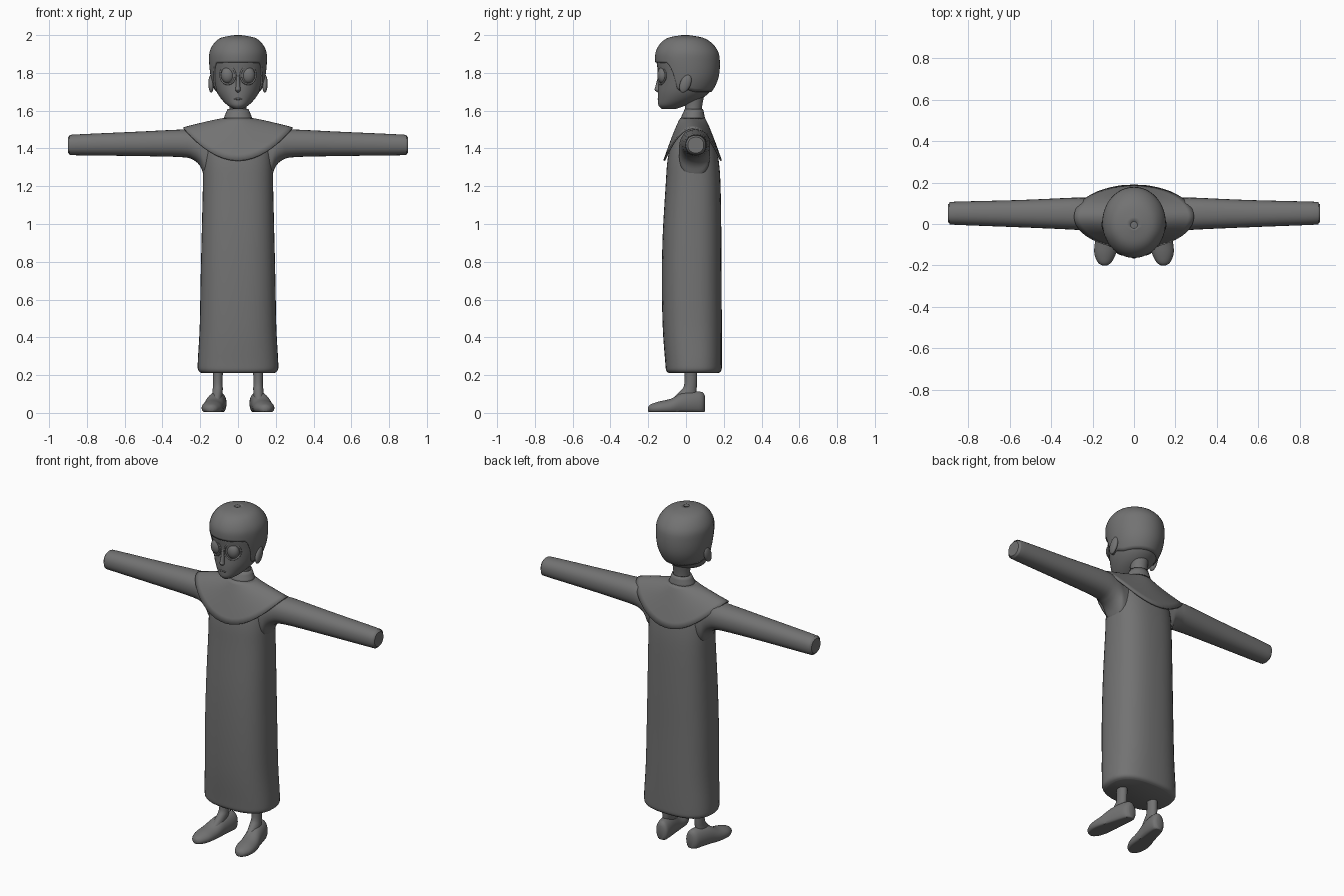
import bpy, bmesh, math
from mathutils import Vector

cube = bpy.data.objects.get("Cube")
if cube:
    bpy.data.objects.remove(cube, do_unlink=True)

grey = bpy.data.materials.new("dark grey")
grey.use_nodes = True
GREY = (0.17, 0.17, 0.17, 1)
grey.diffuse_color = GREY
grey.node_tree.nodes["Principled BSDF"].inputs["Base Color"].default_value = GREY


def finish(name, bm, angle=50, thickness=0):
    bmesh.ops.recalc_face_normals(bm, faces=bm.faces)
    mesh = bpy.data.meshes.new(name)
    bm.to_mesh(mesh)
    bm.free()
    mesh.materials.append(grey)
    ob = bpy.data.objects.new(name, mesh)
    bpy.context.collection.objects.link(ob)
    bpy.ops.object.select_all(action='DESELECT')
    ob.select_set(True)
    bpy.context.view_layer.objects.active = ob
    bpy.ops.object.shade_smooth_by_angle(angle=math.radians(angle))
    if thickness:
        mod = ob.modifiers.new("thickness", 'SOLIDIFY')
        mod.thickness = thickness
        mod.offset = -1
    return ob


def sheet(name, point, seg, rows, caps=True, thickness=0, angle=50):
    """Closed strip of rings; point(angle, t) gives each position, t from 0 to 1."""
    bm = bmesh.new()
    rings = [[bm.verts.new(point(math.tau * i / seg, r / rows)) for i in range(seg)]
             for r in range(rows + 1)]
    for a, b in zip(rings, rings[1:]):
        for i in range(seg):
            j = (i + 1) % seg
            bm.faces.new((a[i], a[j], b[j], b[i]))
    if caps:
        bm.faces.new(rings[0])
        bm.faces.new(rings[-1])
    return finish(name, bm, angle, thickness)


def spline(rows, u):
    """Smooth value between table rows at index u."""
    last = len(rows) - 1
    k = min(int(u), last - 1)
    f = u - k
    p = [rows[max(0, min(last, k + d))] for d in (-1, 0, 1, 2)]
    return [b + 0.5 * f * (c - a + f * (2 * a - 5 * b + 4 * c - d + f * (3 * (b - c) + d - a)))
            for a, b, c, d in zip(*p)]


def on_ring(row, ang, axis, power=2):
    """Point on a rounded ring given as position, two centres, two radii."""
    pos, c1, c2, r1, r2 = row
    c, s = math.cos(ang), math.sin(ang)
    e = 2 / power
    p = c1 + r1 * math.copysign(abs(c) ** e, c)
    q = c2 + r2 * math.copysign(abs(s) ** e, s)
    return {'X': (pos, p, q), 'Y': (p, pos, max(q, 0.005)), 'Z': (p, q, pos)}[axis]


def loft(name, rows, axis='Z', seg=32, steps=4, power=2):
    n = len(rows) - 1
    return sheet(name, lambda a, t: on_ring(spline(rows, t * n), a, axis, power), seg, n * steps)


def ball(name, loc, radii, tilt=0):
    bm = bmesh.new()
    bmesh.ops.create_uvsphere(bm, u_segments=24, v_segments=14, radius=1)
    ob = finish(name, bm)
    ob.location, ob.scale, ob.rotation_euler = loc, radii, (tilt, 0, 0)
    return ob


def depth_rows(rows):
    """Turn (z, front y, back y, half width) into centred rings."""
    return [(z, 0, (f + b) / 2, w, (b - f) / 2) for z, f, b, w in rows]


# Long robe with a rounded hem
loft("robe", depth_rows([
    (0.21, -0.09, 0.17, 0.19), (0.225, -0.105, 0.187, 0.21), (0.27, -0.11, 0.19, 0.213),
    (0.45, -0.123, 0.19, 0.203), (0.7, -0.128, 0.188, 0.198), (0.95, -0.123, 0.187, 0.192),
    (1.2, -0.108, 0.183, 0.186), (1.32, -0.1, 0.175, 0.184), (1.4, -0.085, 0.16, 0.175),
    (1.48, -0.055, 0.125, 0.15), (1.54, -0.025, 0.095, 0.08)]), seg=40, power=2.5)


# Shoulder cape, low at front and back and flaring over the arms
def cape_point(a, t):
    c, s = math.cos(a), math.sin(a)
    drop = 0.05 + 0.175 * s * s
    return (c * (0.07 + 0.22 * t), 0.035 + s * (0.065 + 0.09 * t), 1.562 - drop * t ** 1.15)


sheet("shoulder_cape", cape_point, 48, 8, caps=False, thickness=0.01, angle=40)

# Neck and standing collar
loft("neck", [(1.55, 0, 0.035, 0.05, 0.05), (1.62, 0, 0.04, 0.046, 0.045),
              (1.72, 0, 0.045, 0.055, 0.06)])
sheet("collar", lambda a, t: (math.cos(a) * (0.08 - 0.025 * t),
                              0.035 + 0.007 * t + math.sin(a) * (0.068 - 0.02 * t),
                              1.55 + 0.06 * t), 24, 3, caps=False, thickness=0.008)

# Head
HEAD = depth_rows([
    (1.61, -0.13, -0.05, 0.025), (1.628, -0.146, 0.0, 0.055), (1.66, -0.148, 0.075, 0.087),
    (1.70, -0.148, 0.128, 0.113), (1.75, -0.145, 0.157, 0.131), (1.80, -0.147, 0.17, 0.141),
    (1.86, -0.156, 0.172, 0.146), (1.91, -0.153, 0.163, 0.143), (1.955, -0.127, 0.128, 0.118),
    (1.982, -0.085, 0.08, 0.08), (1.994, -0.015, 0.005, 0.01)])
loft("head", HEAD, seg=40)


# Hair shell whose lower edge runs from the fringe round the ears to the nape
def hair_point(a, t):
    s = math.sin(a)
    temple = min(1, max(0, (-s - 0.2) / 0.45))
    temple = temple * temple * (3 - 2 * temple)
    start = 3.0 + 2.85 * temple + 0.15 * max(0, -s - 0.6) + 0.9 * max(0, 0.35 - abs(s))
    u = start + (len(HEAD) - 1 - start) * t
    row = spline(HEAD, u)
    row[3] += 0.007
    row[4] += 0.007
    row[0] += 0.006 * t
    return on_ring(row, a, 'Z')


hair = sheet("hair", hair_point, 64, 20, caps=False, thickness=0.014)

# Crown closing the top of the hair
ball("hair_crown", (0, -0.005, 1.988), (0.04, 0.04, 0.012))

# Nose and mouth
loft("nose", [(1.695, 0, -0.14, 0.006, 0.008), (1.71, 0, -0.148, 0.014, 0.019),
              (1.725, 0, -0.147, 0.012, 0.016), (1.79, 0, -0.138, 0.007, 0.008)], seg=16)
ball("mouth", (0, -0.143, 1.662), (0.022, 0.008, 0.006))

for side, s in (("left", 1), ("right", -1)):
    # Large round eyes with a raised lid rim
    ball(side + "_eye", (s * 0.054, -0.122, 1.788), (0.036, 0.03, 0.044))
    bm = bmesh.new()
    R, r = 0.04, 0.005
    verts = []
    for i in range(32):
        a = math.tau * i / 32
        x = 0.054 + R * math.cos(a)
        y = 0.01 - 0.157 * math.sqrt(1 - (x / 0.14) ** 2)
        verts.append([bm.verts.new((s * (x + r * math.cos(a) * math.cos(b)), y + r * math.sin(b),
                                    1.788 + (R * 1.2 + r * math.cos(b)) * math.sin(a)))
                      for b in (math.tau * k / 8 for k in range(8))])
    for i in range(32):
        for k in range(8):
            p, q, m = verts[i], verts[(i + 1) % 32], (k + 1) % 8
            bm.faces.new((p[k], q[k], q[m], p[m]))
    finish(side + "_eyelid", bm)

    # Ears
    ball(side + "_ear", (s * 0.142, -0.003, 1.743), (0.015, 0.028, 0.05), -0.4)

    # Sleeves, widening under the arm into the robe
    sleeve = [(0.13, 0.045, 1.36, 0.08, 0.125), (0.175, 0.045, 1.37, 0.082, 0.12),
              (0.2, 0.045, 1.4, 0.082, 0.095), (0.235, 0.047, 1.418, 0.08, 0.08),
              (0.3, 0.05, 1.427, 0.077, 0.073), (0.55, 0.05, 1.424, 0.066, 0.064),
              (0.86, 0.052, 1.419, 0.056, 0.055), (0.885, 0.052, 1.418, 0.052, 0.051),
              (0.9, 0.052, 1.418, 0.042, 0.042)]
    loft(side + "_sleeve", [(s * row[0], *row[1:]) for row in sleeve], 'X', 28, power=2.2)

    # Legs spreading into the instep
    leg = [(0.3, 0.107, 0.025, 0.027, 0.035), (0.16, 0.107, 0.025, 0.026, 0.033),
           (0.115, 0.108, 0.012, 0.027, 0.043), (0.06, 0.115, -0.02, 0.028, 0.07)]
    loft(side + "_leg", [(z, s * x, *rest) for z, x, *rest in leg], seg=20)

    # Flat-soled shoes with the toes turned out
    shoe = [(-0.2, 0.142, 0.02, 0.012, 0.012), (-0.185, 0.142, 0.022, 0.033, 0.024),
            (-0.14, 0.139, 0.025, 0.053, 0.036), (-0.08, 0.132, 0.03, 0.055, 0.045),
            (-0.02, 0.12, 0.045, 0.05, 0.06), (0.04, 0.108, 0.05, 0.046, 0.064),
            (0.085, 0.1, 0.05, 0.038, 0.06), (0.1, 0.098, 0.05, 0.02, 0.04)]
    loft(side + "_shoe", [(y, s * x, *rest) for y, x, *rest in shoe], 'Y', 28)
